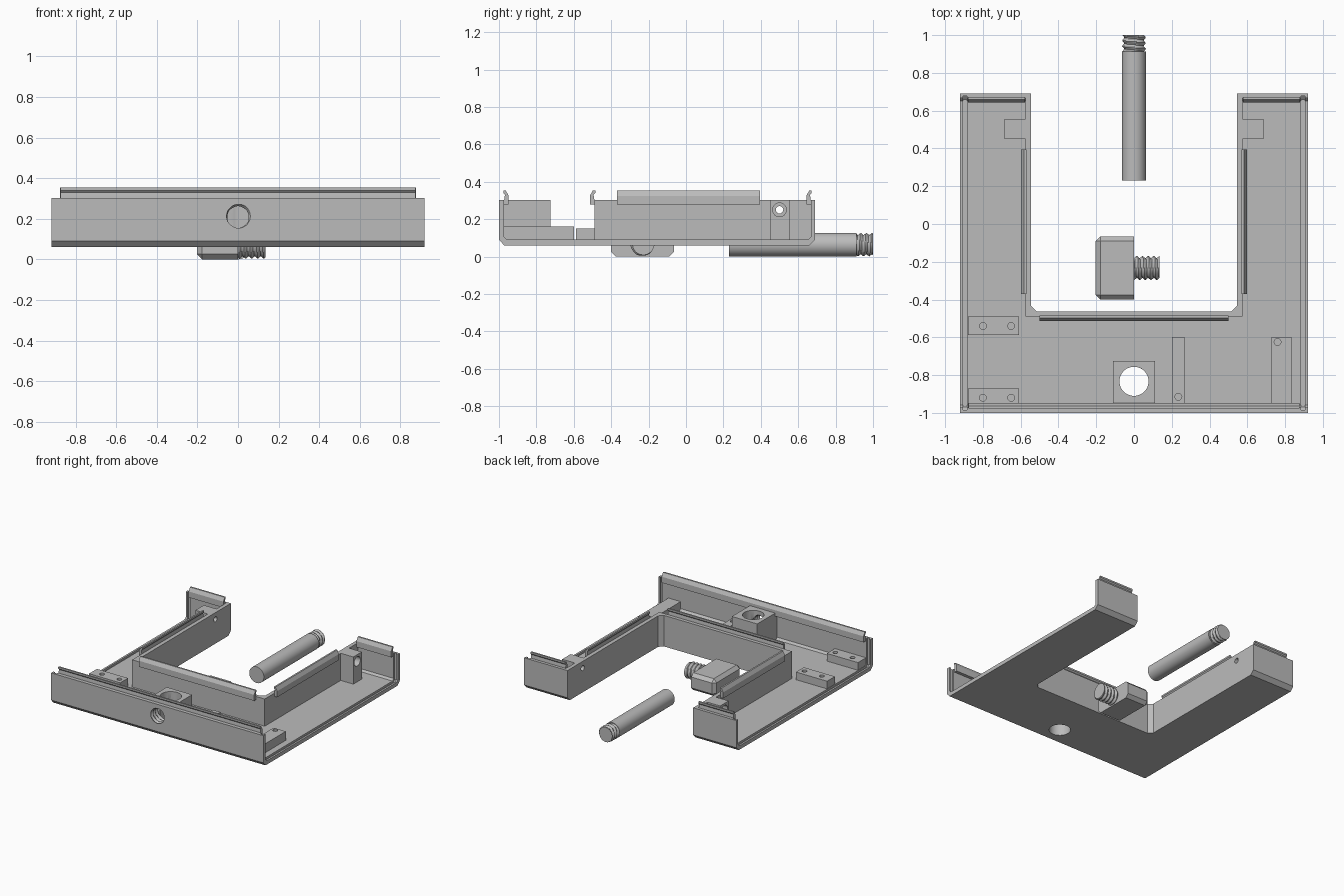
import bpy, bmesh, math
from mathutils import Vector

if "Cube" in bpy.data.objects:
    bpy.data.objects.remove(bpy.data.objects["Cube"])

grey = bpy.data.materials.new("mid grey")
grey.diffuse_color = (0.5, 0.5, 0.5, 1)
grey.use_nodes = True
grey.node_tree.nodes["Principled BSDF"].inputs["Base Color"].default_value = grey.diffuse_color


def finish(name, bm):
    bmesh.ops.recalc_face_normals(bm, faces=bm.faces)
    me = bpy.data.meshes.new(name)
    bm.to_mesh(me)
    bm.free()
    me.materials.append(grey)
    ob = bpy.data.objects.new(name, me)
    bpy.context.collection.objects.link(ob)
    return ob


def place(axis, u, v, w):
    """Profile coordinates u, v and distance w along the axis."""
    return {"x": (w, u, v), "y": (u, w, v), "z": (u, v, w)}[axis]


def prism(name, pts, axis, a, b):
    bm = bmesh.new()
    lo = [bm.verts.new(place(axis, u, v, a)) for u, v in pts]
    hi = [bm.verts.new(place(axis, u, v, b)) for u, v in pts]
    n = len(pts)
    bm.faces.new(lo)
    bm.faces.new(hi)
    for i in range(n):
        j = (i + 1) % n
        bm.faces.new((lo[i], lo[j], hi[j], hi[i]))
    return finish(name, bm)


def box(name, x0, x1, y0, y1, z0, z1):
    return prism(name, [(x0, y0), (x1, y0), (x1, y1), (x0, y1)], "z", z0, z1)


def rod(name, axis, u, v, r, a, b, n=32):
    pts = [(u + r * math.cos(2 * math.pi * i / n), v + r * math.sin(2 * math.pi * i / n)) for i in range(n)]
    return prism(name, pts, axis, a, b)


def thread(name, axis, u, v, r, a, b, pitch=0.03, depth=0.013, n=32):
    """Closed screw thread: radius follows a helical triangle wave."""
    bm = bmesh.new()
    rows = round((b - a) / pitch * 6)
    rings = []
    for k in range(rows + 1):
        w = a + (b - a) * k / rows
        ring = []
        for i in range(n):
            t = ((w - a) / pitch - i / n) % 1
            q = r - depth * abs(2 * t - 1)
            ang = 2 * math.pi * i / n
            ring.append(bm.verts.new(place(axis, u + q * math.cos(ang), v + q * math.sin(ang), w)))
        rings.append(ring)
    for p, q in zip(rings, rings[1:]):
        for i in range(n):
            j = (i + 1) % n
            bm.faces.new((p[i], p[j], q[j], q[i]))
    for ring, w in ((rings[0], a), (rings[-1], b)):
        c = bm.verts.new(place(axis, u, v, w))
        for i in range(n):
            bm.faces.new((ring[i], ring[(i + 1) % n], c))
    return finish(name, bm)


def cut(ob, *cutters):
    for c in cutters:
        m = ob.modifiers.new("cut", "BOOLEAN")
        m.operation, m.solver, m.object = "DIFFERENCE", "EXACT", c
    dg = bpy.context.evaluated_depsgraph_get()
    me = bpy.data.meshes.new_from_object(ob.evaluated_get(dg))
    ob.modifiers.clear()
    ob.data = me
    for c in cutters:
        bpy.data.objects.remove(c)


# Tray: channel profile with chamfered front and back edges
tray = prism("tray", [(-1, .303), (-1, .09), (-.972, .06), (.66, .06), (.69, .09), (.69, .303),
                      (.667, .303), (.667, .105), (.652, .09), (-.957, .09), (-.972, .105), (-.972, .303)],
             "x", -.92, .92)
opening = prism("opening_cutter", [(-.545, .8), (-.545, -.433), (-.515, -.463), (.515, -.463),
                                   (.545, -.433), (.545, .8)], "z", 0, .5)
slot = [(-.986, .4), (-.986, .09), (-.97, .075), (.66, .075), (.678, .09), (.678, .4)]
cut(tray, opening,
    prism("slot_cutter", slot, "x", .883, .905),
    prism("slot_cutter", slot, "x", -.905, -.883),
    rod("floor_hole_cutter", "z", 0, -.833, .077, 0, .5, 48),
    thread("screw_hole_cutter", "y", 0, .208, .065, -1.02, -.93))

# Wall round the opening
wall = prism("inner_wall", [(-.545, .668), (-.545, -.433), (-.515, -.463), (.515, -.463), (.545, -.433), (.545, .668),
                            (.575, .668), (.575, -.49), (-.575, -.49), (-.575, .668)], "z", .09, .303)
cut(wall, rod("pin_hole_cutter", "x", .5, .25, .02, -1, 1, 24))

# Nut block, with a vertical hole meeting the threaded one
nut = box("nut_block", -.11, .11, -.972, -.725, .09, .303)
cut(nut, rod("hole_cutter", "z", 0, -.833, .077, 0, .5, 48),
    thread("screw_cutter", "y", 0, .208, .065, -1.02, -.76))

# Snap lips along the wall tops: d points away from the wall
LIP = [(0, .278), (.024, .278), (.024, .325), (.008, .353), (-.005, .353), (-.005, .34), (.004, .33), (0, .303)]


def lip(name, axis, at, sign, a, b):
    prism(name, [(at + sign * d, z) for d, z in LIP], axis, a, b)


lip("front_lip", "x", -.972, 1, -.875, .875)
lip("inner_front_lip", "x", -.49, -1, -.5, .5)
for s, side in ((1, "right"), (-1, "left")):
    lip(side + "_inner_lip", "y", s * .575, s, -.37, .395)
    lip(side + "_back_lip", "x", .667, -1, *sorted((s * .577, s * .878)))
    # Pivot blocks on the inner walls, counterbored from outside
    xs = sorted((s * .575, s * .685))
    block = box(side + "_pivot_block", *xs, .45, .555, .09, .303)
    cut(block, rod("bore_cutter", "x", .5, .25, .02, -1, 1, 24),
        rod("counterbore_cutter", "x", .5, .25, .037, *sorted((s * .6, s * .8)), 24))

# Low mounting pads with pilot holes: x0, x1, y0, y1, top, holes
PADS = {"rear_left_pad": (-.88, -.61, -.587, -.49, .15, [(-.8, -.54), (-.65, -.54)]),
        "front_left_pad": (-.88, -.61, -.972, -.872, .15, [(-.8, -.92), (-.65, -.92)]),
        "middle_rail": (.2, .267, -.972, -.598, .16, [(.235, -.915)]),
        "right_rail": (.727, .833, -.972, -.598, .16, [(.76, -.625)])}
for name, (x0, x1, y0, y1, top, holes) in PADS.items():
    pad = box(name, x0, x1, y0, y1, .09, top)
    cut(pad, *[rod("pilot_cutter", "z", x, y, .018, .11, .3, 20) for x, y in holes])

# Loose pin with threaded end
rod("pin", "y", 0, .0635, .0635, .23, .912, 40)
thread("pin_thread", "y", 0, .0635, .0635, .912, 1.0)

# Loose screw with block head, chamfered on all edges but those at the thread face
head = box("screw_head", -.203, 0, -.4, -.065, 0, .135)
bm = bmesh.new()
bm.from_mesh(head.data)
edges = [e for e in bm.edges if any(v.co.x < -.1 for v in e.verts)]
bmesh.ops.bevel(bm, geom=edges, offset=.025, segments=1, affect="EDGES")
bm.to_mesh(head.data)
bm.free()
thread("screw_thread", "x", -.233, .0675, .065, 0, .135)

# Smooth round surfaces, keep edges sharp
for ob in bpy.context.scene.objects:
    ob.select_set(True)
    bpy.context.view_layer.objects.active = ob
bpy.ops.object.shade_smooth_by_angle(angle=math.radians(25))
